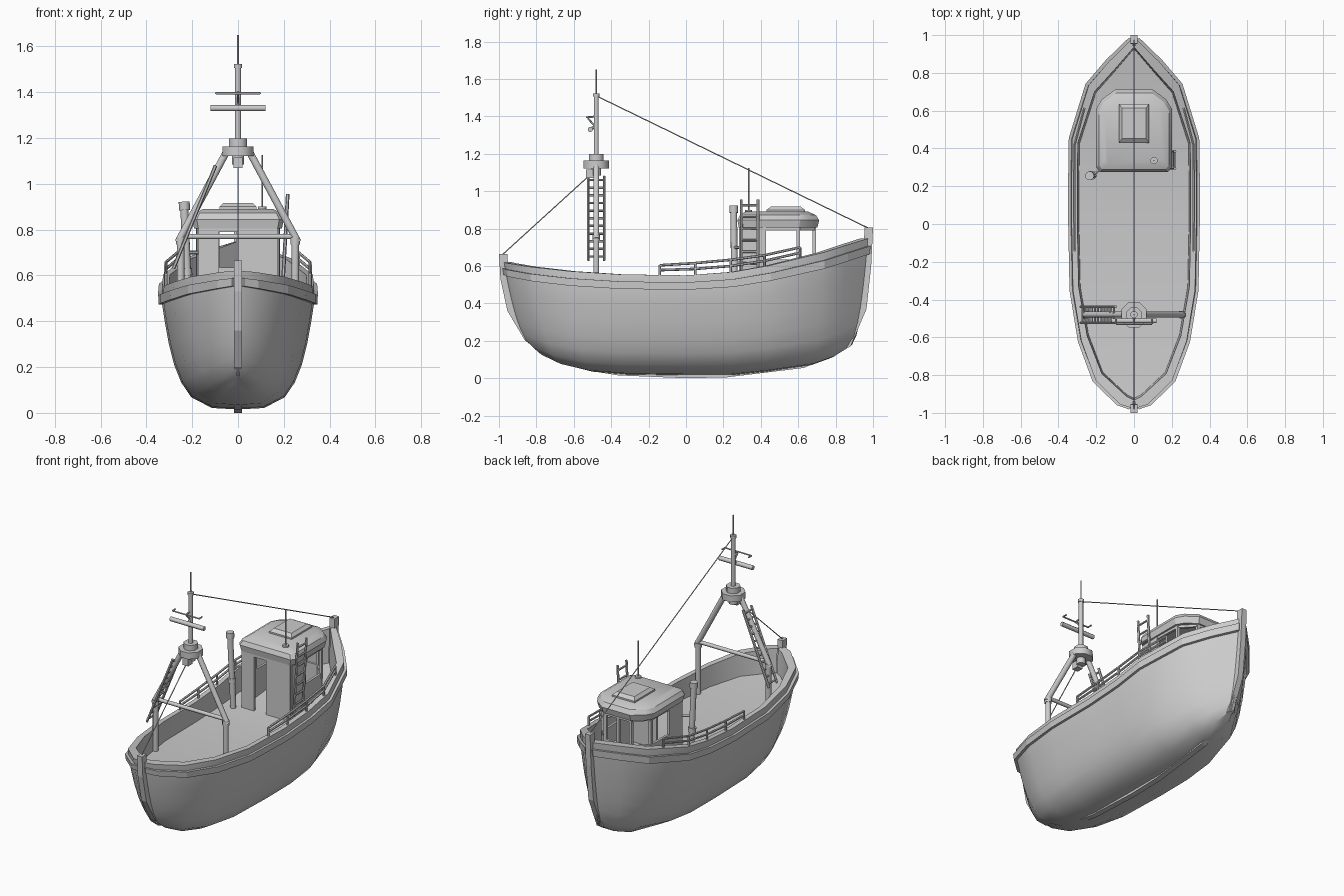
import bpy, bmesh, math
from mathutils import Vector

if "Cube" in bpy.data.objects:
    bpy.data.objects.remove(bpy.data.objects["Cube"])


def make(name, verts, faces, mirror=False, smooth=None):
    me = bpy.data.meshes.new(name)
    bm = bmesh.new()
    vs = [bm.verts.new(v) for v in verts]
    for f in faces:
        bm.faces.new([vs[i] for i in f])
    bmesh.ops.recalc_face_normals(bm, faces=bm.faces[:])
    bm.to_mesh(me)
    bm.free()
    ob = bpy.data.objects.new(name, me)
    bpy.context.collection.objects.link(ob)
    if mirror:
        ob.modifiers.new("mirror", 'MIRROR')
    if smooth:
        bpy.ops.object.select_all(action='DESELECT')
        ob.select_set(True)
        bpy.context.view_layer.objects.active = ob
        bpy.ops.object.shade_smooth_by_angle(angle=math.radians(smooth))
    return ob


def loft(name, rings, closed=True, caps=True, **kw):
    n = len(rings[0])
    verts = [p for r in rings for p in r]
    faces = [(i*n+j, i*n+(j+1) % n, (i+1)*n+(j+1) % n, (i+1)*n+j)
             for i in range(len(rings)-1) for j in range(n if closed else n-1)]
    if caps:
        faces += [tuple(range(n)), tuple(range((len(rings)-1)*n, len(rings)*n))]
    return make(name, verts, faces, **kw)


def bar(name, p, q, r, n=8):
    p, q = Vector(p), Vector(q)
    rot = (q-p).to_track_quat('Z', 'Y')
    ring = [rot @ Vector((r*math.cos(2*math.pi*(k+.5)/n), r*math.sin(2*math.pi*(k+.5)/n), 0))
            for k in range(n)]
    return loft(name, [[c+v for v in ring] for c in (p, q)], smooth=50 if n > 6 else None)


def tube(name, pts, r, n=6):
    for a, b in zip(pts, pts[1:]):
        bar(name, a, b, r, n)


def panel(name, p, q, z0, z1, t=.015):
    p, q = Vector((*p, 0)), Vector((*q, 0))
    d = (q-p).normalized()
    s = Vector((-d.y, d.x, 0))*t/2
    base = [p+s, q+s, q-s, p-s]
    loft(name, [[v+Vector((0, 0, z)) for v in base] for z in (z0, z1)])


def block(name, x0, x1, y0, y1, z0, z1):
    panel(name, (x0, (y0+y1)/2), (x1, (y0+y1)/2), z0, z1, y1-y0)


def ladder(name, lo, hi, half, rungs, r):
    lo, hi, h = Vector(lo), Vector(hi), Vector((0, half, 0))
    for s in (-1, 1):
        bar(name+"_side", lo+h*s, hi+h*s, r, 6)
    for k in range(rungs):
        c = lo.lerp(hi, (k+.5)/rungs)
        bar(name+"_rung", c-h, c+h, r*.8, 6)


# hull stations: y at sheer, y at keel, half width, keel z, sheer z
ST = [(-.975, -.79, .012, .16, .62), (-.955, -.74, .075, .12, .615), (-.83, -.64, .205, .07, .595),
      (-.62, -.5, .283, .035, .572), (-.35, -.32, .328, .02, .555), (0, 0, .335, .015, .55),
      (.25, .24, .335, .015, .568), (.45, .43, .332, .035, .603), (.735, .67, .243, .07, .672),
      (.86, .78, .135, .11, .712), (.978, .87, .012, .17, .748)]
SEC = [(0, 0), (.012, .34), (.1, .61), (.22, .74), (.36, .83), (.53, .9), (.7, .95), (.9, 1), (1, .985)]


def skin(s, t, f):
    yt, yb, w, zb, zs = s
    return Vector((w*f, yb+(yt-yb)*t**.42, zb+(zs-zb)*t))


def sheer(y):
    for a, b in zip(ST, ST[1:]):
        if a[0] <= y <= b[0]:
            k = (y-a[0])/(b[0]-a[0])
            return a[2]+(b[2]-a[2])*k-.018, a[4]+(b[4]-a[4])*k


# hull, bulwark and deck in one skin
rings = []
for s in ST:
    wi, yi, zd = max(s[2]-.035, .002), s[0]*.955, .43+.5*(s[4]-.55)
    rings.append([skin(s, t, f) for t, f in SEC]
                 + [(wi, yi, s[4]), (wi*.97, yi*.99, zd), (0, yi*.99, zd)])
loft("hull", rings, closed=False, caps=False, mirror=True, smooth=35)

# rubbing strake
rings = []
for s in ST:
    ring = []
    for t, f, o in ((.855, .98, 0), (.855, .99, 1), (.93, .995, 1), (.93, .98, 0)):
        v = skin(s, t, f)
        ring.append((v.x+.015*o, v.y*(1+.012*o), v.z))
    rings.append(ring)
loft("rubbing_strake", rings, mirror=True)

# keel with stem and stern posts
K = [(-1, .665), (-.992, .53), (-.955, .36), (-.86, .2), (-.72, .115), (-.52, .04), (-.36, .015),
     (0, 0), (.22, .005), (.63, .055), (.88, .17), (.965, .37), (.99, .6), (1, .805)]
rings = []
for y, z in K:
    yi, zi = y*.955, z + (0 if z > .45 else .03)
    rings.append([(-.018, y, z), (.018, y, z), (.018, yi, zi), (-.018, yi, zi)])
loft("keel_and_posts", rings)

# wheelhouse walls, window posts and frames
half = [(.172, .29), (.175, .42), (.17, .6), (.09, .685)]
for sx in (-1, 1):
    P = [(sx*x, y) for x, y in half]
    panel("cabin_side_wall", P[0], P[1], .43, .83)
    panel("cabin_low_wall", P[1], P[2], .43, .635)
    panel("cabin_corner_wall", P[2], P[3], .43, .635)
    for a, b in ((P[1], P[2]), (P[2], P[3])):
        panel("window_head", a, b, .79, .83)
    for x, y in P[1:]:
        block("window_post", x-.009, x+.009, y-.009, y+.009, .6, .82)
front_l, front_r = (-.09, .685), (.09, .685)
panel("cabin_front_wall", front_l, front_r, .43, .635)
panel("window_head", front_l, front_r, .79, .83)
block("window_post", -.008, .008, .677, .693, .62, .82)
panel("cabin_rear_wall", (0, .29), (.172, .29), .43, .83)
panel("cabin_rear_jamb", (-.172, .29), (-.085, .29), .43, .83)
panel("door_head", (-.085, .29), (0, .29), .79, .83)

# domed roof and hatch
out = [(.2, .3), (.2, .61), (.17, .66), (.1, .712)]
out = [(.18, .275)] + out
out = out + [(-x, y) for x, y in reversed(out)]
loft("cabin_roof", [[(x*k, .46+(y-.46)*k, z) for x, y in out]
                    for z, k in ((.805, .96), (.845, 1), (.872, .93), (.89, .77))], smooth=30)
loft("roof_hatch", [[(x*k, .533+y*k, z) for x, y in ((-.08, -.103), (.08, -.103), (.08, .103), (-.08, .103))]
                    for z, k in ((.88, 1), (.9, 1), (.917, .78))])

# roof antenna, exhaust, cabin ladder
bar("antenna_base", (.105, .335, .87), (.105, .335, .9), .02)
bar("antenna", (.105, .335, .89), (.105, .335, 1.125), .004, 6)
bar("exhaust_pipe", (-.215, .26, .43), (-.235, .255, .91), .018, 10)
bar("exhaust_cap", (-.2335, .255, .885), (-.235, .255, .922), .024, 10)
bar("exhaust_collar", (-.223, .258, .6), (-.225, .258, .63), .024, 10)
bar("exhaust_bracket", (-.22, .258, .7), (-.17, .295, .7), .008, 6)
ladder("cabin_ladder", (.19, .34, .46), (.217, .34, .955), .045, 8, .008)

# side rails on the bulwark
for sx in (-1, 1):
    ys = (-.14, .05, .24, .42, .61)
    rise = (.052, .062, .066, .06, .058)
    for frac in (1, .5):
        tube("side_rail", [(sx*sheer(y)[0], y, sheer(y)[1]+h*frac) for y, h in zip(ys, rise)], .007)
    for y, h in zip(ys, rise):
        w, z = sheer(y)
        bar("rail_post", (sx*w, y, z-.02), (sx*w, y, z+h), .007, 6)

# A-frame mast
Y = -.48
for sx in (-1, 1):
    bar("mast_lower_leg", (sx*.25, Y, .43), (sx*.25, Y, .76), .017)
    bar("mast_upper_leg", (sx*.262, Y, .745), (sx*.05, Y, 1.14), .017)
    bar("leg_joint", (sx*.25, Y, .735), (sx*.25, Y, .765), .022)
bar("mast_brace", (-.255, Y, .77), (.255, Y, .77), .012)
bar("mast_platform", (0, Y, 1.122), (0, Y, 1.163), .073)
bar("mast_socket", (0, Y, 1.16), (0, Y, 1.198), .043)
bar("mast_block", (0, Y, 1.085), (0, Y, 1.125), .028)
block("stay_bracket", -.02, .02, -.535, -.49, 1.07, 1.115)
bar("mast_pole", (0, Y, 1.19), (0, Y, 1.52), .014)
bar("mast_cap", (0, Y, 1.505), (0, Y, 1.522), .019)
bar("mast_tip", (0, Y, 1.52), (0, Y, 1.65), .004, 6)
ladder("mast_ladder", (-.282, Y, .63), (-.098, Y, 1.08), .042, 11, .008)

# radar bar and cross aerial
bar("radar_bar", (-.12, -.512, 1.33), (.12, -.512, 1.33), .014)
bar("radar_mount", (0, -.512, 1.33), (0, Y, 1.35), .008, 6)
tube("cross_aerial", [(-.095, -.5, 1.395), (-.095, -.53, 1.395), (.095, -.53, 1.395), (.095, -.56, 1.395)][:3]
     + [(.095, -.5, 1.395)], .005)
bar("aerial_arm", (0, -.53, 1.395), (0, Y, 1.4), .005, 6)
bar("aerial_strut", (0, -.525, 1.39), (0, Y, 1.34), .005, 6)

# rigging
bar("fore_stay", (0, Y, 1.51), (0, .98, .8), .003, 6)
bar("back_stay", (0, -.51, 1.09), (0, -.98, .662), .003, 6)
